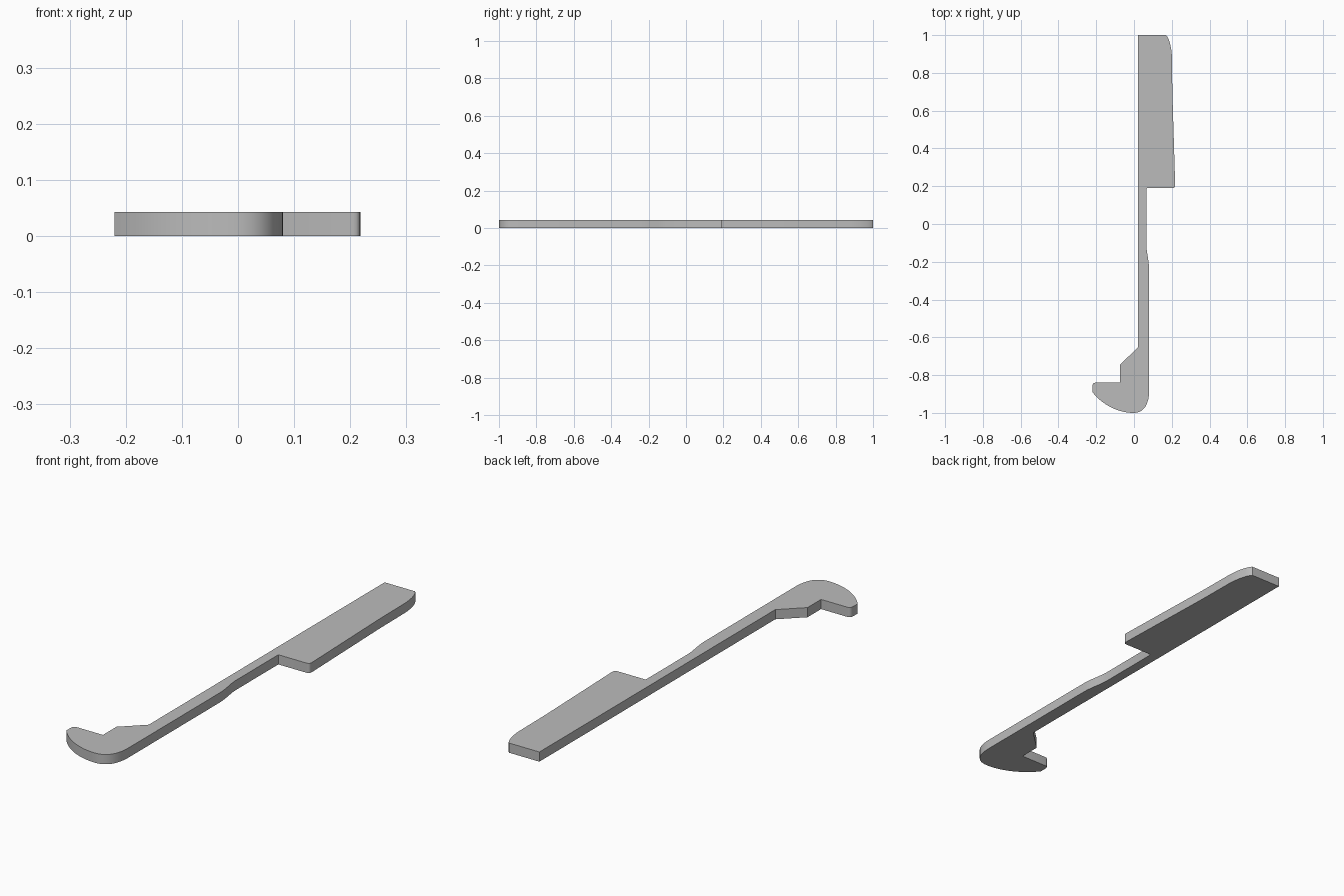
import bpy
import bmesh
from mathutils import Vector
from mathutils.geometry import interpolate_bezier

THICKNESS = 0.043

cube = bpy.data.objects.get("Cube")
if cube:
    bpy.data.objects.remove(cube, do_unlink=True)

grey = bpy.data.materials.new("plain grey")
grey.use_nodes = True
colour = (0.5, 0.5, 0.5, 1)
grey.diffuse_color = colour
grey.node_tree.nodes["Principled BSDF"].inputs["Base Color"].default_value = colour


def bend(start, handle_a, handle_b, end, count=12):
    """Points along a rounded stretch of the outline."""
    return [p.to_2d() for p in interpolate_bezier(
        *[Vector((*q, 0)) for q in (start, handle_a, handle_b, end)], count)]


# Wide blade with its rounded back corner
outline = [(0.02, 1.0)]
outline += bend((0.17, 1.0), (0.187, 0.982), (0.2, 0.93), (0.201, 0.88))
outline += [(0.203, 0.7)]
outline += bend((0.218, 0.205), (0.218, 0.195), (0.214, 0.19), (0.205, 0.19), 5)

# Narrow shank widening towards the hook
outline += bend((0.07, 0.19), (0.067, 0.19), (0.065, 0.188), (0.065, 0.185), 3)
outline += bend((0.065, -0.11), (0.066, -0.15), (0.079, -0.19), (0.08, -0.24), 8)

# Curved hook with a blunt tip
outline += bend((0.08, -0.88), (0.08, -0.96), (0.05, -1.0), (-0.005, -1.0), 14)
outline += bend((-0.005, -1.0), (-0.085, -1.0), (-0.17, -0.955), (-0.22, -0.89), 14)[1:]
outline += bend((-0.22, -0.86), (-0.22, -0.847), (-0.215, -0.84), (-0.205, -0.84), 5)

# Notch and slope back to the shank
outline += [(-0.075, -0.84), (-0.075, -0.745), (0.02, -0.655)]

# Extrude the outline into a flat plate
bm = bmesh.new()
base = bm.faces.new([bm.verts.new((x, y, 0)) for x, y in outline])
top = bmesh.ops.extrude_face_region(bm, geom=[base], use_keep_orig=True)
bmesh.ops.translate(bm, vec=(0, 0, THICKNESS),
                    verts=[v for v in top["geom"] if isinstance(v, bmesh.types.BMVert)])
bmesh.ops.recalc_face_normals(bm, faces=bm.faces)

mesh = bpy.data.meshes.new("hooked_blade")
bm.to_mesh(mesh)
bm.free()
mesh.materials.append(grey)
plate = bpy.data.objects.new("hooked_blade", mesh)
bpy.context.collection.objects.link(plate)

# Smooth the rounded sides, keep the rims crisp
bpy.ops.object.select_all(action="DESELECT")
plate.select_set(True)
bpy.context.view_layer.objects.active = plate
bpy.ops.object.shade_smooth_by_angle(angle=0.5)
